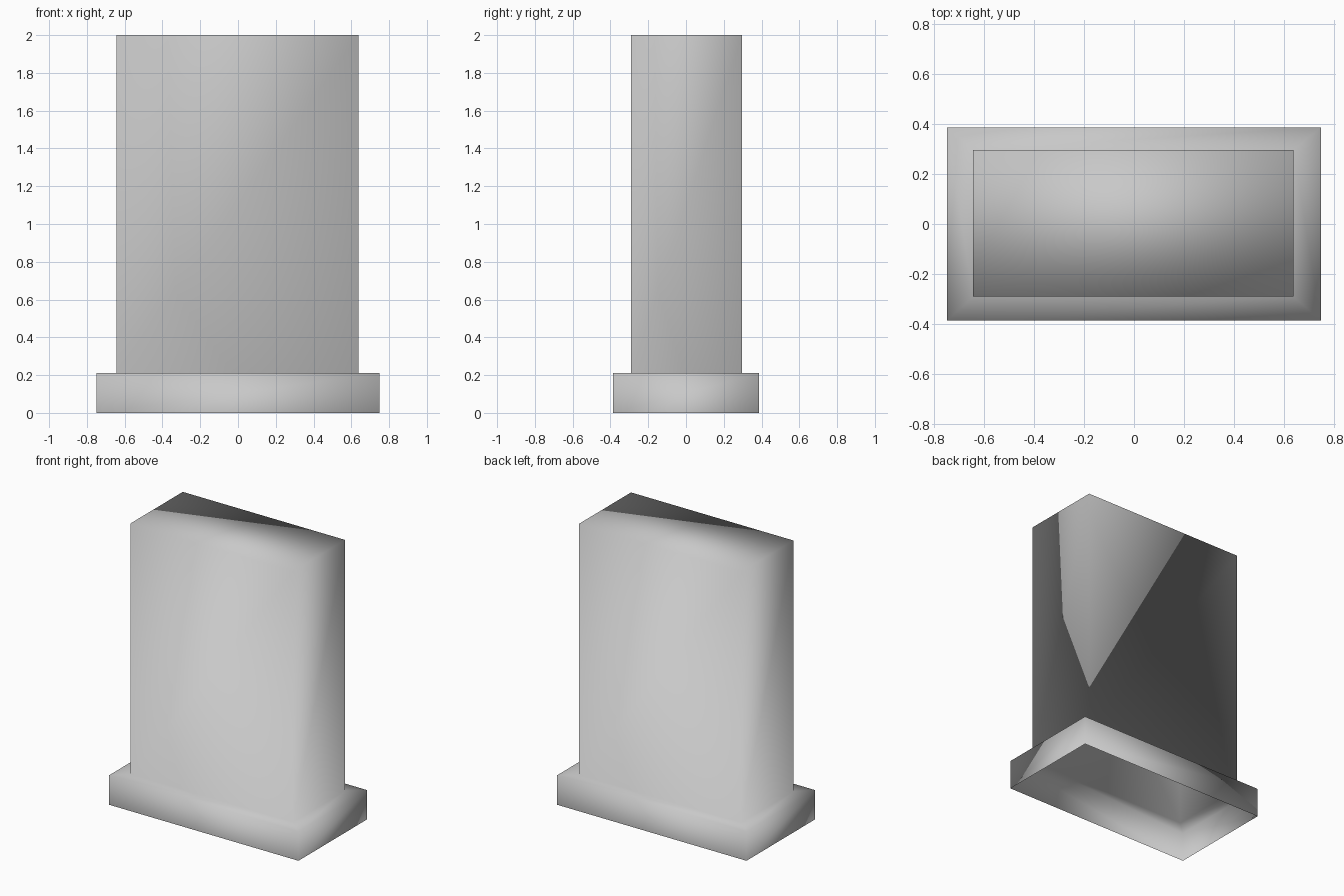
import bpy
import bmesh

default_cube = bpy.data.objects.get("Cube")
if default_cube:
    bpy.data.objects.remove(default_cube, do_unlink=True)

# Single plain grey
grey = bpy.data.materials.new("plain_grey")
grey.use_nodes = True
colour = (0.58, 0.58, 0.58, 1.0)
grey.diffuse_color = colour
grey.node_tree.nodes["Principled BSDF"].inputs["Base Color"].default_value = colour

PLINTH = (0.748, 0.386)
PILLAR = (0.641, 0.294)
PLINTH_TOP, PILLAR_TOP = 0.21, 2.0


def add_ring(bm, half, z, shift=0.0):
    """Rectangle of four vertices, counter-clockwise from above."""
    corners = ((-1, -1), (1, -1), (1, 1), (-1, 1))
    return [bm.verts.new((sx * half[0] - shift, sy * half[1] + shift, z))
            for sx, sy in corners]


def bridge(bm, lower, upper):
    for i in range(4):
        j = (i + 1) % 4
        bm.faces.new((lower[i], lower[j], upper[j], upper[i]))


# Hollow plinth, ledge and pillar share one skin, open underneath
bm = bmesh.new()
rings = [
    add_ring(bm, PLINTH, 0.0),
    add_ring(bm, PLINTH, PLINTH_TOP),
    add_ring(bm, PILLAR, PLINTH_TOP, 0.003),
    add_ring(bm, PILLAR, PILLAR_TOP, 0.003),
]
for lower, upper in zip(rings, rings[1:]):
    bridge(bm, lower, upper)

# Pillar cap
bm.faces.new(rings[-1])

# Soft shading runs across every edge
for face in bm.faces:
    face.smooth = True

mesh = bpy.data.meshes.new("pillar_on_plinth")
bm.to_mesh(mesh)
bm.free()
mesh.materials.append(grey)
pillar = bpy.data.objects.new("pillar_on_plinth", mesh)
bpy.context.collection.objects.link(pillar)
